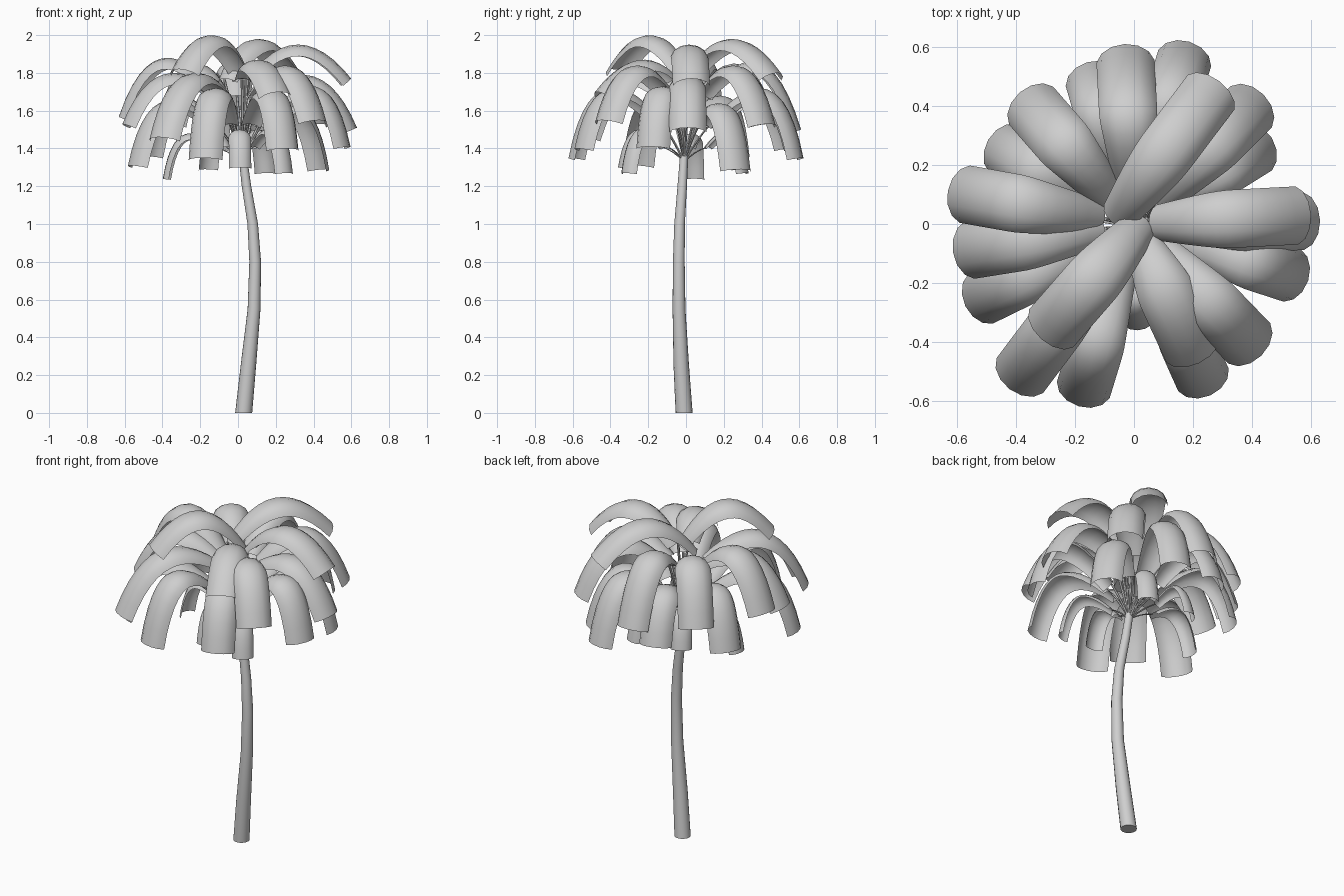
import bpy
import bmesh
from math import sin, cos, pi, radians, sqrt
from mathutils import Vector

start_cube = bpy.data.objects.get("Cube")
if start_cube:
    bpy.data.objects.remove(start_cube, do_unlink=True)

colour = (0.62, 0.62, 0.62, 1)
grey = bpy.data.materials.new("plain_grey")
grey.use_nodes = True
grey.diffuse_color = colour
grey.node_tree.nodes["Principled BSDF"].inputs["Base Color"].default_value = colour


def skin(name, rings, closed=False):
    """Make a smooth surface through a list of point rings."""
    bm = bmesh.new()
    rows = [[bm.verts.new(p) for p in ring] for ring in rings]
    count = len(rows[0])
    for low, high in zip(rows, rows[1:]):
        for j in range(count if closed else count - 1):
            k = (j + 1) % count
            bm.faces.new((low[j], high[j], high[k], low[k]))
    if closed:
        bm.faces.new(rows[0])
        bm.faces.new(rows[-1])
        bmesh.ops.recalc_face_normals(bm, faces=bm.faces)
    mesh = bpy.data.meshes.new(name)
    bm.to_mesh(mesh)
    bm.free()
    mesh.materials.append(grey)
    obj = bpy.data.objects.new(name, mesh)
    bpy.context.collection.objects.link(obj)
    bpy.ops.object.select_all(action='DESELECT')
    obj.select_set(True)
    bpy.context.view_layer.objects.active = obj
    bpy.ops.object.shade_smooth_by_angle(angle=radians(40))


def circle(centre, radius, sides):
    turns = [2 * pi * i / sides for i in range(sides)]
    return [centre + Vector((radius * cos(a), radius * sin(a), 0)) for a in turns]


def quadratic(a, b, c, t):
    return a * (1 - t) ** 2 + b * 2 * t * (1 - t) + c * t * t


# Trunk: leaning, tapered tube given as x, y, height, radius
trunk = [(.03, -.01, 0, .045), (.055, -.025, .25, .041), (.085, -.037, .55, .034),
         (.091, -.038, .8, .031), (.078, -.034, 1, .028), (.045, -.02, 1.2, .025),
         (.025, -.01, 1.36, .022)]
skin("trunk", [circle(Vector(p[:3]), p[3], 16) for p in trunk], closed=True)
crown = Vector((.025, -.01, 1.33))


def frond(name, azimuth, reach, peak, end, offset=0, *, start, start_z, bend, width):
    """Arched leaf with a rounded trough section, hung on a thin stem."""
    out = Vector((cos(radians(azimuth)), sin(radians(azimuth)), 0))
    up = Vector((0, 0, 1))
    side = up.cross(out)
    # control point placed so that the arch tops out at the peak height
    lift = sqrt((peak - start_z) * (peak - end))
    first = out * start + up * start_z + side * offset
    last = out * reach + up * end + side * offset
    middle = out * (bend * reach) + up * (peak + lift) + side * offset
    rings = []
    steps, facets = 12, 6
    for i in range(steps + 1):
        t = i / steps
        centre = quadratic(first, middle, last, t)
        tangent = ((middle - first) * (1 - t) + (last - middle) * t).normalized()
        normal = tangent.cross(side)
        half = width / 2 * (0.62 + 0.38 * sin(pi * min(t / 1.1, 0.5)))
        ring = []
        for j in range(facets + 1):
            a = radians(80) * (2 * j / facets - 1)
            ring.append(centre + side * half * sin(a) - normal * half * 0.75 * (1 - cos(a)))
        rings.append(ring)
    skin(name, rings)
    # stem from the trunk top to just under the leaf base
    tip = first - up * 0.005
    elbow = crown.lerp(tip, 0.5) + up * 0.02
    stem = [quadratic(crown, elbow, tip, i / 4) for i in range(5)]
    skin(name + "_stem", [circle(p, 0.007, 6) for p in stem], closed=True)


# Tiers: shared shape, then (azimuth, reach, peak height, tip height[, side shift])
tiers = {
    "crown_frond": (dict(start=-.04, start_z=1.77, bend=.42, width=.2),
                    [(229, .5, 2, 1.82, .02), (53, .56, 1.98, 1.8, .06)]),
    "top_frond": (dict(start=.05, start_z=1.77, bend=.52, width=.2),
                  [(3, .6, 1.95, 1.77), (295, .52, 1.87, 1.7)]),
    "upper_frond": (dict(start=.1, start_z=1.68, bend=.7, width=.2),
                    [(170, .64, 1.88, 1.57), (93, .61, 1.86, 1.5), (131, .59, 1.85, 1.53),
                     (45, .62, 1.84, 1.53), (189, .62, 1.8, 1.53), (1, .63, 1.79, 1.51),
                     (233, .7, 1.8, 1.46), (314, .62, 1.84, 1.55)]),
    "lower_frond": (dict(start=.13, start_z=1.53, bend=.8, width=.19),
                    [(294, .635, 1.72, 1.4), (253, .645, 1.72, 1.35), (342, .62, 1.73, 1.41),
                     (73, .645, 1.72, 1.35), (206, .635, 1.66, 1.31), (32, .55, 1.64, 1.29),
                     (106, .57, 1.68, 1.4), (150, .57, 1.68, 1.36)]),
    "short_frond": (dict(start=.12, start_z=1.41, bend=.85, width=.12),
                    [(272, .36, 1.5, 1.3), (174, .4, 1.48, 1.24), (120, .35, 1.49, 1.29),
                     (64, .36, 1.5, 1.27), (309, .42, 1.51, 1.27)]),
}
for label, (shape, members) in tiers.items():
    for number, values in enumerate(members, 1):
        frond(f"{label}_{number}", *values, **shape)
